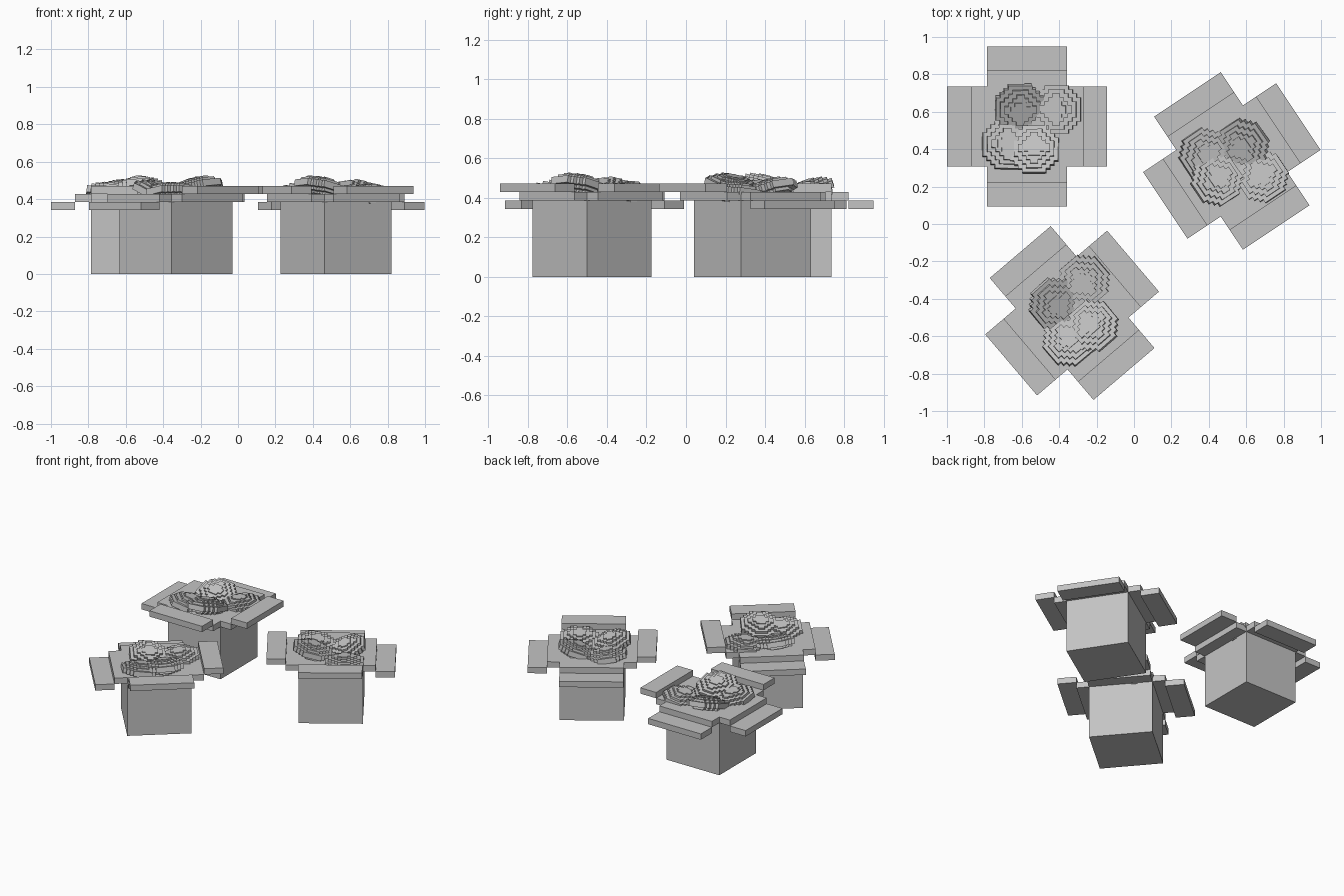
import bpy, bmesh, math
from mathutils import Matrix, Vector

old = bpy.data.objects.get("Cube")
if old:
    bpy.data.objects.remove(old, do_unlink=True)

U = 0.0428          # block unit of the crates
V = U / 2           # block unit of the fruit

grey = bpy.data.materials.new("plain grey")
grey.use_nodes = True
grey.diffuse_color = (0.55, 0.55, 0.55, 1)
grey.node_tree.nodes["Principled BSDF"].inputs["Base Color"].default_value = (0.55, 0.55, 0.55, 1)


def add_box(bm, lo, hi):
    lo, hi = Vector(lo), Vector(hi)
    size = hi - lo
    m = Matrix.Translation((lo + hi) / 2) @ Matrix.Diagonal((*size, 1))
    bmesh.ops.create_cube(bm, size=1, matrix=m)


def finish(bm, name, matrix):
    mesh = bpy.data.meshes.new(name)
    bm.to_mesh(mesh)
    bm.free()
    mesh.materials.append(grey)
    obj = bpy.data.objects.new(name, mesh)
    obj.matrix_world = matrix
    bpy.context.collection.objects.link(obj)


def body(place):
    bm = bmesh.new()
    add_box(bm, (-5 * U, -5 * U, 0), (5 * U, 5 * U, 10 * U))
    finish(bm, "crate_body", place)


def flap(place, turn, step):
    # Hinge strip at rim height, outer strip one block higher or lower
    bm = bmesh.new()
    add_box(bm, (5 * U, -5 * U, 9 * U), (7 * U, 5 * U, 10 * U))
    add_box(bm, (7 * U, -5 * U, (9 + step) * U), (10 * U, 5 * U, (10 + step) * U))
    finish(bm, "crate_flap", place @ Matrix.Rotation(turn, 4, 'Z'))


def fruit(place, centre, lean, tilt):
    # Flattened round made of stacked stair-edged octagons
    bm = bmesh.new()
    for radius, half in ((6, 0.018), (5, 0.034), (4, 0.046), (2.5, 0.053)):
        cut = min(3, radius - 1)
        steps = int(cut) + 1
        for i in range(steps):
            a, b = (radius - i) * V, (radius - cut + i) * V
            add_box(bm, (-a, -b, -half), (a, b, half))
    lean = math.radians(lean)
    axis = Vector((-math.sin(lean), math.cos(lean), 0))
    finish(bm, "fruit", place @ Matrix.Translation(centre)
           @ Matrix.Rotation(math.radians(tilt), 4, axis))


# Crate position and turn
crates = (((-0.572, 0.522, 0), 0), ((-0.331, -0.476, 0), 40.4), ((0.523, 0.337, 0), -56.3))

# Fruit centre, direction it leans to, tilt
fruits = (
    ((-0.04, 0.10, 0.435), -70, 20),
    ((0.16, 0.09, 0.425), 190, 7),
    ((-0.11, -0.10, 0.43), 50, 12),
    ((0.04, -0.125, 0.46), 105, 15),
)

for spot, turn in crates:
    place = Matrix.Translation(spot) @ Matrix.Rotation(math.radians(turn), 4, 'Z')
    body(place)
    for side, step in enumerate((1, -1, -1, 1)):
        flap(place, side * math.pi / 2, step)
    for centre, lean, tilt in fruits:
        fruit(place, centre, lean, tilt)
